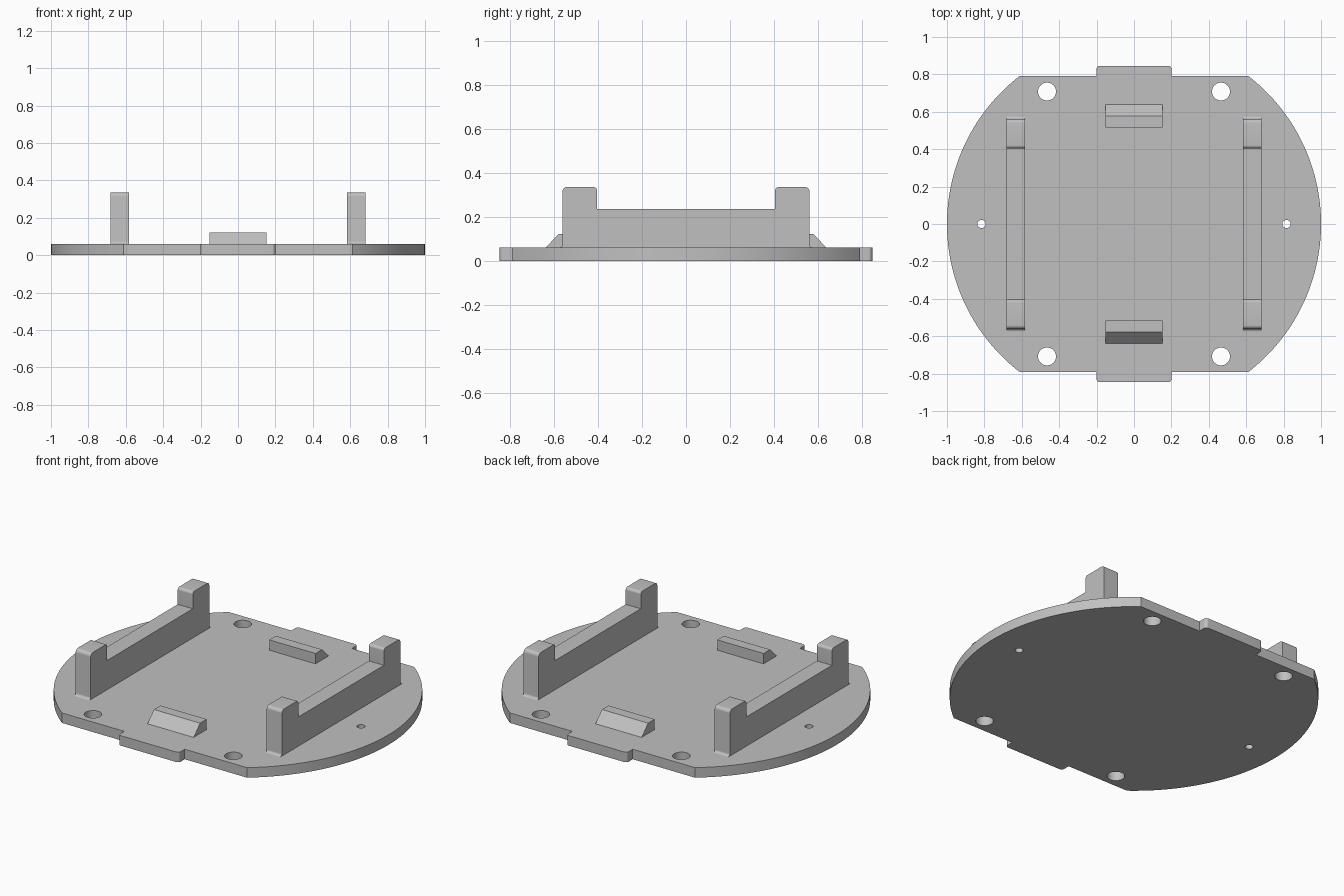
import bpy
import bmesh
import math
from mathutils import Vector

cube = bpy.data.objects.get("Cube")
if cube:
    bpy.data.objects.remove(cube, do_unlink=True)

grey = bpy.data.materials.new("plain grey")
grey.use_nodes = True
colour = (0.53, 0.53, 0.53, 1)
grey.diffuse_color = colour
grey.node_tree.nodes["Principled BSDF"].inputs["Base Color"].default_value = colour


def rounded(corners, steps=6):
    """Outline from (u, v, radius) corners; radius 0 keeps the corner sharp."""
    out = []
    for i, (u, v, r) in enumerate(corners):
        p = Vector((u, v))
        if not r:
            out.append(p)
            continue
        a = (Vector(corners[i - 1][:2]) - p).normalized()
        b = (Vector(corners[(i + 1) % len(corners)][:2]) - p).normalized()
        half = a.angle(b) / 2
        centre = p + (a + b).normalized() * r / math.sin(half)
        start = p + a * r / math.tan(half) - centre
        end = p + b * r / math.tan(half) - centre
        for k in range(steps + 1):
            t = k / steps
            out.append(centre + (start * (1 - t) + end * t).normalized() * r)
    return out


def prism(name, outline, low, high, along_x=False):
    """Extrude an outline along z, or a (y, z) outline along x."""
    def place(p, d):
        return (d, p.x, p.y) if along_x else (p.x, p.y, d)
    bm = bmesh.new()
    face = bm.faces.new([bm.verts.new(place(p, low)) for p in outline])
    top = bmesh.ops.extrude_face_region(bm, geom=[face])["geom"]
    shift = Vector((high - low, 0, 0) if along_x else (0, 0, high - low))
    bmesh.ops.translate(bm, vec=shift,
                        verts=[v for v in top if isinstance(v, bmesh.types.BMVert)])
    bmesh.ops.recalc_face_normals(bm, faces=bm.faces)
    return finish(name, bm)


def finish(name, bm):
    mesh = bpy.data.meshes.new(name)
    bm.to_mesh(mesh)
    bm.free()
    mesh.materials.append(grey)
    obj = bpy.data.objects.new(name, mesh)
    bpy.context.collection.objects.link(obj)
    return obj


def smooth(obj):
    bpy.ops.object.select_all(action='DESELECT')
    obj.select_set(True)
    bpy.context.view_layer.objects.active = obj
    bpy.ops.object.shade_smooth_by_angle(angle=math.radians(30))


# Base plate: disc with flat front and back, and a tab on each flat
THICK = 0.06
FLAT, TAB_X, TAB_Y = 0.79, 0.2, 0.846
limit = math.asin(FLAT)
arc = [(math.cos(a), math.sin(a), 0)
       for a in (limit * (2 * i / 64 - 1) for i in range(65))]
tab = [(TAB_X, FLAT, 0), (TAB_X, TAB_Y, 0.018),
       (-TAB_X, TAB_Y, 0.018), (-TAB_X, FLAT, 0)]
half_outline = arc + tab
outline = half_outline + [(-x, -y, r) for x, y, r in half_outline]
plate = prism("base_plate", rounded(outline), 0, THICK)

# Screw holes near the corners and pin holes at the sides
bm = bmesh.new()
holes = [(sx * 0.465, sy * 0.708, 0.048) for sx in (-1, 1) for sy in (-1, 1)]
holes += [(sx * 0.815, 0, 0.022) for sx in (-1, 1)]
for x, y, r in holes:
    made = bmesh.ops.create_cone(bm, cap_ends=True, segments=32,
                                 radius1=r, radius2=r, depth=0.3)
    bmesh.ops.translate(bm, vec=(x, y, 0), verts=made["verts"])
cutter = finish("hole_cutter", bm)
cutter.hide_render = True
cut = plate.modifiers.new("holes", 'BOOLEAN')
cut.operation = 'DIFFERENCE'
cut.solver = 'EXACT'
cut.object = cutter
bpy.context.view_layer.objects.active = plate
bpy.ops.object.modifier_apply(modifier=cut.name)
bpy.data.objects.remove(cutter, do_unlink=True)
smooth(plate)

# Side rails with raised end posts and a small fillet at each foot
rail_half = [(0.576, 0.05, 0), (0.576, THICK, 0), (0.561, THICK, 0.0145),
             (0.561, 0.335, 0.02), (0.405, 0.335, 0.015), (0.405, 0.235, 0)]
rail = rail_half + [(-y, z, r) for y, z, r in reversed(rail_half)]
for name, x in (("left_rail", 0.633), ("right_rail", -0.633)):
    smooth(prism(name, rounded(rail), x - 0.05, x + 0.05, along_x=True))

# Wedge catches, sloping outward
for name, s in (("front_catch", -1), ("back_catch", 1)):
    wedge = [(s * 0.515, 0.05, 0), (s * 0.515, 0.122, 0), (s * 0.577, 0.122, 0),
             (s * 0.638, THICK, 0), (s * 0.638, 0.05, 0)]
    prism(name, rounded(wedge), -0.153, 0.153, along_x=True)
